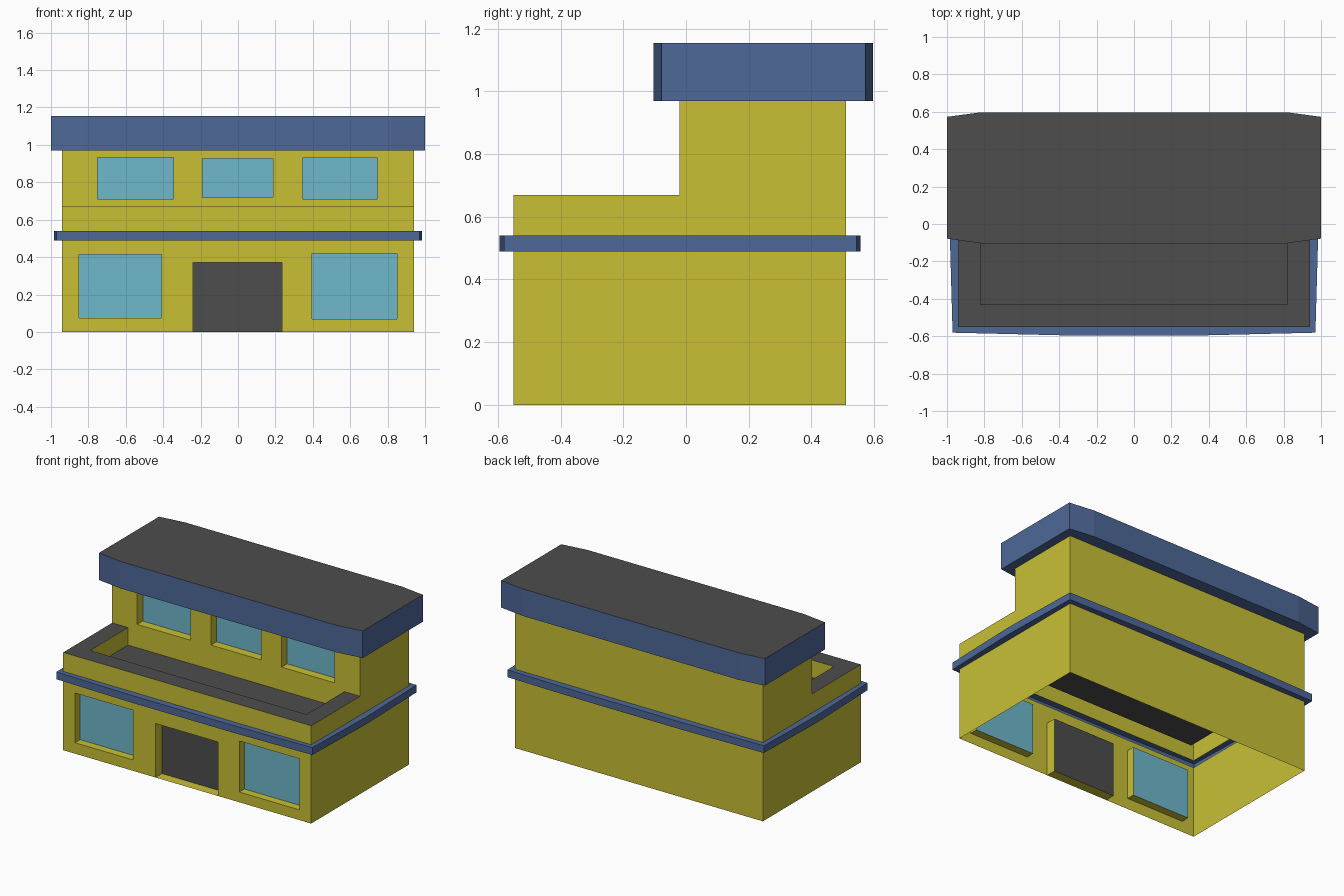
import bpy

if "Cube" in bpy.data.objects:
    bpy.data.objects.remove(bpy.data.objects["Cube"])


def material(name, rgb):
    m = bpy.data.materials.new(name)
    m.diffuse_color = (*rgb, 1)
    m.use_nodes = True
    m.node_tree.nodes["Principled BSDF"].inputs["Base Color"].default_value = m.diffuse_color
    return m


YELLOW = material("yellow wall", (0.578, 0.527, 0.036))
BLUE = material("blue trim", (0.076, 0.138, 0.314))
GLASS = material("pale blue glass", (0.156, 0.479, 0.604))
DARK = material("dark grey", (0.074, 0.074, 0.074))

W, YF, YM, YB = 0.94, -0.55, -0.02, 0.51        # half width, front, step, back
B0, B1, ZP, ZR, TOP = 0.49, 0.54, 0.67, 0.97, 1.155  # band, parapet, roof heights
TX, TY, TZ = 0.82, -0.43, 0.55                  # terrace recess


def build(name, groups):
    """One object from (material, list of polygons) pairs."""
    verts, faces, slots = [], [], []
    for slot, (mat, polys) in enumerate(groups):
        for p in polys:
            faces.append(list(range(len(verts), len(verts) + len(p))))
            verts += p
            slots.append(slot)
    me = bpy.data.meshes.new(name)
    me.from_pydata(verts, [], faces)
    for mat, _ in groups:
        me.materials.append(mat)
    me.polygons.foreach_set("material_index", slots)
    me.update()
    ob = bpy.data.objects.new(name, me)
    bpy.context.collection.objects.link(ob)
    return ob


def front(x0, x1, z0, z1, y):
    return [(x0, y, z0), (x1, y, z0), (x1, y, z1), (x0, y, z1)]


def flat(x0, x1, y0, y1, z):
    return [(x0, y0, z), (x1, y0, z), (x1, y1, z), (x0, y1, z)]


def side(x, y0, y1, z0, z1):
    return [(x, y0, z0), (x, y1, z0), (x, y1, z1), (x, y0, z1)]


def facade(name, y, z0, z1, holes):
    """Front wall with recessed openings (x0, x1, z0, z1, depth, material, pane name)."""
    walls, x = [], -W
    for a, b, c, d, depth, mat, pane in holes:
        walls.append(front(x, a, z0, z1, y))
        if c > z0:
            walls.append(front(a, b, z0, c, y))
        walls.append(front(a, b, d, z1, y))
        # jambs, sill and head of the recess
        walls += [side(a, y, y + depth, c, d), side(b, y, y + depth, c, d)[::-1],
                  flat(a, b, y, y + depth, c), flat(a, b, y, y + depth, d)[::-1]]
        build(pane, [(mat, [front(a, b, c, d, y + depth)])])
        x = b
    walls.append(front(x, W, z0, z1, y))
    build(name, [(YELLOW, walls)])


def trim(name, quarter_front, quarter_back, z0, z1, y0, y1, cap):
    """Projecting trim around the walls; outline mirrored from its right half."""
    right = quarter_front + quarter_back
    pts = right + [(-x, y) for x, y in reversed(right)]
    inner = [(max(-W, min(W, x)), max(y0, min(y1, y))) for x, y in pts]
    blue = []
    for i in range(len(pts)):
        j = (i + 1) % len(pts)
        p, q, r, s = pts[i], pts[j], inner[j], inner[i]
        blue.append([(*p, z0), (*q, z0), (*q, z1), (*p, z1)])
        blue.append([(*v, z0) for v in (s, r, q, p)])
        if not cap:
            blue.append([(*v, z1) for v in (p, q, r, s)])
    groups = [(BLUE, blue)]
    if cap:
        groups.append((DARK, [[(*p, z1) for p in pts]]))
    build(name, groups)


# Ground floor front: two shop windows and a door
facade("lower_front_wall", YF, 0, B0, [
    (-0.85, -0.41, 0.075, 0.415, 0.055, GLASS, "lower_window_left"),
    (-0.24, 0.235, 0.0, 0.37, 0.07, DARK, "door"),
    (0.395, 0.85, 0.07, 0.42, 0.055, GLASS, "lower_window_right")])

# Upper floor front: three windows
facade("upper_front_wall", YM, ZP, ZR, [
    (-0.75, -0.345, 0.71, 0.933, 0.06, GLASS, "upper_window_left"),
    (-0.19, 0.187, 0.718, 0.927, 0.06, GLASS, "upper_window_middle"),
    (0.345, 0.747, 0.71, 0.93, 0.06, GLASS, "upper_window_right")])

# Side and back walls; the underside stays open
profile = [(YF, B1), (YB, B1), (YB, ZR), (YM, ZR), (YM, ZP), (YF, ZP)]
build("side_and_back_walls", [(YELLOW, [
    side(W, YF, YB, 0, B0), side(-W, YF, YB, 0, B0)[::-1],
    [(W, y, z) for y, z in profile], [(-W, y, z) for y, z in reversed(profile)],
    front(-W, W, 0, B0, YB)[::-1], front(-W, W, B1, ZR, YB)[::-1]])])

# Terrace: parapet, sunken floor
build("terrace", [
    (YELLOW, [front(-W, W, B1, ZP, YF), front(-TX, TX, TZ, ZP, YM),
              front(-TX, TX, TZ, ZP, TY)[::-1],
              side(-TX, TY, YM, TZ, ZP), side(TX, TY, YM, TZ, ZP)[::-1]]),
    (DARK, [flat(-W, W, YF, TY, ZP), flat(-W, -TX, TY, YM, ZP),
            flat(TX, W, TY, YM, ZP), flat(-TX, TX, TY, YM, TZ)])])

# Band between the floors and the deep roof fascia
trim("middle_band", [(0.39, -0.595), (0.97, -0.581), (0.985, -0.05)],
     [(0.985, 0.03), (0.972, 0.545), (0.39, 0.557)], B0, B1, YF, YB, False)
trim("roof", [(0.82, -0.103), (1.0, -0.078)],
     [(1.0, 0.573), (0.82, 0.597)], ZR, TOP, YM, YB, True)
